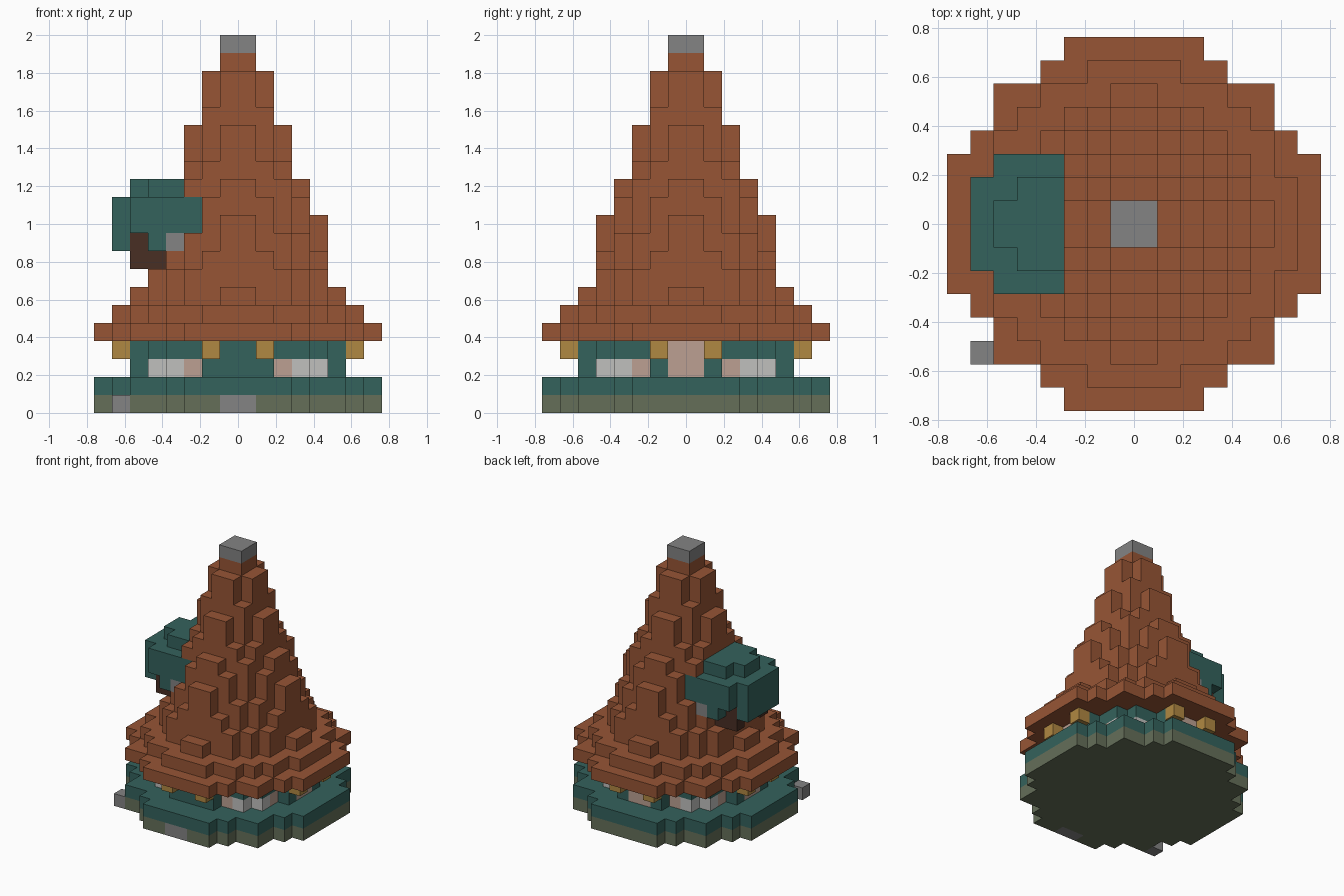
import bpy, bmesh
from mathutils import Vector

if "Cube" in bpy.data.objects:
    bpy.data.objects.remove(bpy.data.objects["Cube"])

UNIT = 2 / 21  # edge of one block


def material(name, *rgb):
    linear = [((c / 255 + 0.055) / 1.055) ** 2.4 for c in rgb] + [1]
    mat = bpy.data.materials.new(name)
    mat.use_nodes = True
    mat.diffuse_color = linear
    mat.node_tree.nodes["Principled BSDF"].inputs["Base Color"].default_value = linear
    return mat


rust = material("rust", 151, 85, 53)
teal = material("teal", 52, 98, 92)
grey = material("grey", 131, 131, 131)
olive = material("olive", 101, 111, 89)
gold = material("gold", 176, 136, 66)
pale = material("pale glass", 192, 192, 190)
blush = material("blush", 188, 160, 146)
brown = material("dark brown", 72, 46, 36)

blocks = {}  # cell -> part name
parts = {}   # part name -> material


def fill(part, mat, xs, ys, zs):
    parts[part] = mat
    for x in xs:
        for y in ys:
            for z in zs:
                blocks[x, y, z] = part


def disc(part, mat, half_widths, zs):
    """Stepped round slab: half width of each row, from the middle outwards."""
    for row, half in enumerate(half_widths):
        for y in (row, -row - 1):
            fill(part, mat, range(-half, half), [y], zs)


def corners(part, mat, x, y, zs):
    """The same cell in all four quadrants, and with x and y swapped."""
    for a, b in ((x, y), (y, x)):
        fill(part, mat, (a, -a - 1), (b, -b - 1), zs)


# Foundation, floor and steps
wide = (8, 8, 8, 7, 6, 6, 4, 3)
disc("foundation", olive, wide, [0])
disc("floor", teal, wide, [1])
fill("front_step", grey, range(-1, 1), [-8], [0])
fill("stepping_stone", grey, [-7], [-6], [0])

# Walls with corner windows, doors and brackets
disc("walls", teal, (6, 6, 5, 5, 4, 2), (2, 3))
corners("window_glass", pale, 4, 3, [2])
corners("window_frames", blush, 4, 2, [2])
corners("brackets", gold, 6, 1, [3])
fill("side_doors", blush, (-6, 5), range(-1, 1), (2, 3))
fill("back_door", blush, range(-1, 1), [5], (2, 3))

# Stepped conical roof
disc("roof_brim", rust, wide, [4])
tiers = (
    ((7, 7, 6, 6, 5, 4, 2), [5]),
    ((6, 5, 5, 4, 3, 1), [6]),
    ((5, 5, 5, 4, 3), [7]),
    ((5, 5, 4, 3, 2), [8]),
    ((5, 4, 4, 3, 1), [9]),
    ((5, 4, 3, 2, 1), [10]),
    ((4, 4, 3, 2), [11]),
    ((4, 3, 3, 1), [12]),
    ((3, 3, 2), [13]),
    ((3, 2, 1), (14, 15)),
    ((2, 2), [16]),
    ((2, 1), (17, 18)),
    ((1,), [19]),
)
for widths, levels in tiers:
    disc("roof", rust, widths, levels)
disc("roof_cap", grey, (1,), [20])

# Hooded dormer on the right side of the roof
fill("dormer_hood", teal, range(-6, -2), range(-3, 3), (10, 11))
fill("dormer_hood", teal, [-7], range(-2, 2), (9, 10, 11))
fill("dormer_hood", teal, range(-5, -3), range(-2, 2), [12])
fill("dormer_hood", teal, range(-6, -3), range(-1, 1), [12])
fill("dormer_hood", teal, [-5], range(-3, 3), [9])
fill("dormer_hood", teal, [-6], range(-1, 1), [9])
fill("dormer_lamps", grey, [-4], (-3, 2), [9])
fill("dormer_posts", brown, (-6, -5), (-2, 1), [8])
fill("dormer_posts", brown, [-6], (-2, 1), [9])

# One mesh per part, with only the exposed block sides
AXES = [Vector(v) for v in ((1, 0, 0), (0, 1, 0), (0, 0, 1))]


def build(part, mat):
    bm = bmesh.new()
    for cell in [c for c, owner in blocks.items() if owner == part]:
        centre = Vector(cell) + Vector((0.5, 0.5, 0.5))
        for i in range(3):
            for sign in (1, -1):
                normal = AXES[i] * sign
                if tuple(int(v) for v in Vector(cell) + normal) in blocks:
                    continue
                u, v = AXES[(i + 1) % 3], AXES[(i + 2) % 3] * sign
                ring = (-u - v, u - v, u + v, v - u)
                bm.faces.new([bm.verts.new((centre + (normal + r) / 2) * UNIT) for r in ring])
    bmesh.ops.remove_doubles(bm, verts=bm.verts, dist=UNIT / 100)
    mesh = bpy.data.meshes.new(part)
    bm.to_mesh(mesh)
    bm.free()
    mesh.materials.append(mat)
    bpy.context.collection.objects.link(bpy.data.objects.new(part, mesh))


for part_name, part_mat in parts.items():
    build(part_name, part_mat)
